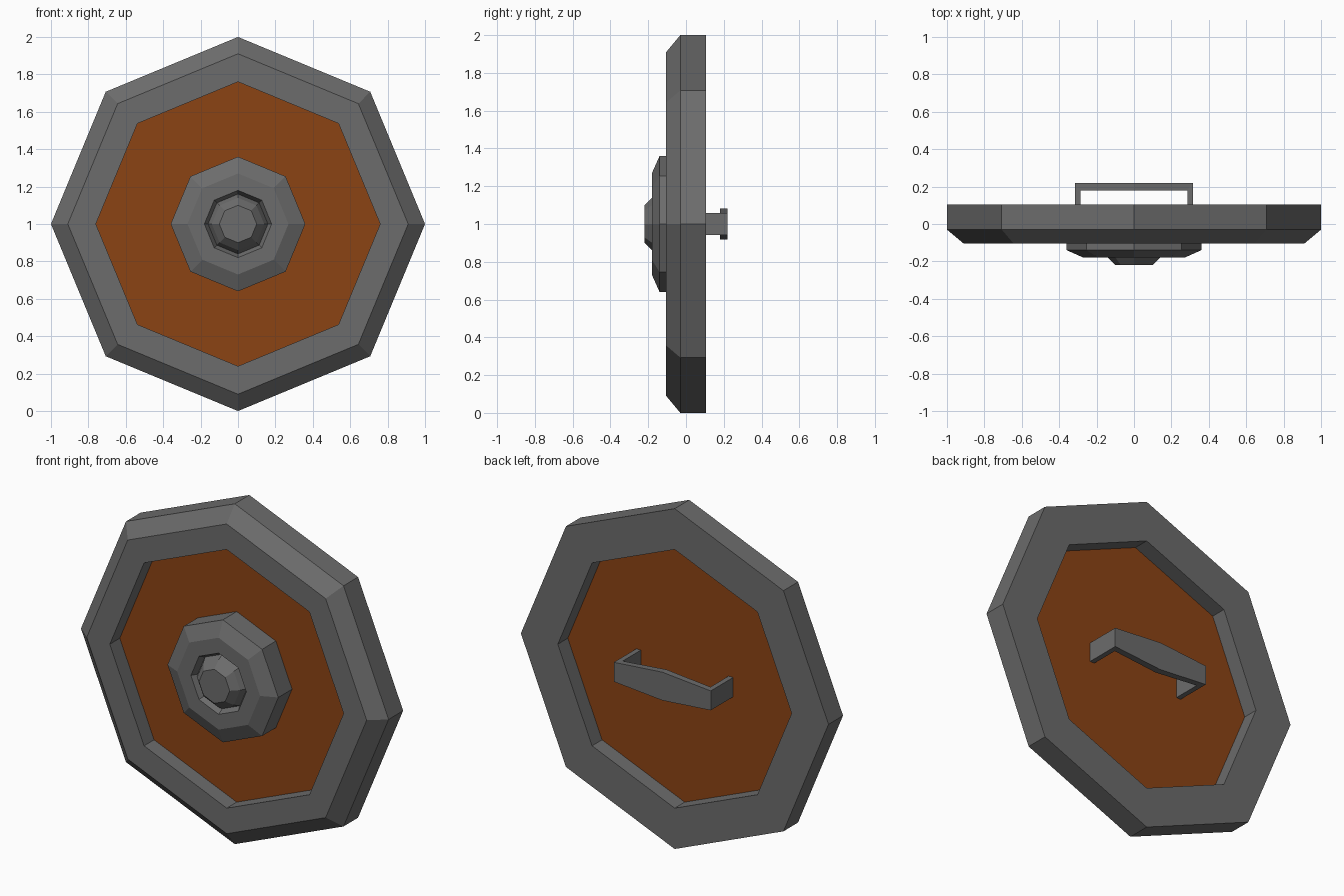
import bpy, bmesh, math

if "Cube" in bpy.data.objects:
    bpy.data.objects.remove(bpy.data.objects["Cube"])

SIDES = 8
CENTRE_Z = 1.0


def material(name, rgb):
    m = bpy.data.materials.new(name)
    m.diffuse_color = (*rgb, 1)
    m.use_nodes = True
    m.node_tree.nodes["Principled BSDF"].inputs["Base Color"].default_value = m.diffuse_color
    return m


iron = material("dark_iron", (0.15, 0.15, 0.15))
wood = material("wood", (0.26, 0.056, 0.007))


def finish(bm, name, mat):
    bmesh.ops.recalc_face_normals(bm, faces=bm.faces)
    mesh = bpy.data.meshes.new(name)
    bm.to_mesh(mesh)
    bm.free()
    mesh.materials.append(mat)
    ob = bpy.data.objects.new(name, mesh)
    ob.location.z = CENTRE_Z
    bpy.context.collection.objects.link(ob)
    return ob


def loft(bm, rings, closed):
    """Skin rings of vertices; join last to first, or cap both ends."""
    rows = [[bm.verts.new(p) for p in ring] for ring in rings]
    n = len(rows[0])
    pairs = list(zip(rows, rows[1:])) + ([(rows[-1], rows[0])] if closed else [])
    for a, b in pairs:
        for i in range(n):
            j = (i + 1) % n
            bm.faces.new((a[i], a[j], b[j], b[i]))
    if not closed:
        bm.faces.new(rows[0])
        bm.faces.new(rows[-1])


def octagonal(name, profile, mat, closed=False):
    """Turn a (radius, y) profile around the y axis in eight steps."""
    bm = bmesh.new()
    angles = [i * math.tau / SIDES for i in range(SIDES)]
    loft(bm, [[(r * math.cos(a), y, r * math.sin(a)) for a in angles]
              for r, y in profile], closed)
    return finish(bm, name, mat)


# Metal rim, chamfered on the front outer edge
octagonal("rim", [(1.0, 0.105), (1.0, -0.03), (0.91, -0.105),
                  (0.76, -0.105), (0.76, 0.105)], iron, closed=True)

# Wooden board set into the rim
octagonal("board", [(0.765, 0.012), (0.765, -0.012)], wood)

# Central boss with a groove around the raised stud
octagonal("boss", [(0.36, 0.0), (0.36, -0.14), (0.27, -0.18), (0.18, -0.18),
                   (0.16, -0.145), (0.14, -0.18), (0.10, -0.22)], iron)

# Strap handle on the back, widest in the middle
outer = [(-0.315, 0.0), (-0.315, 0.22), (0, 0.22), (0.315, 0.22), (0.315, 0.0)]
inner = [(-0.285, 0.0), (-0.285, 0.18), (0, 0.18), (0.285, 0.18), (0.285, 0.0)]
half_widths = [0.057, 0.057, 0.083, 0.057, 0.057]
bm = bmesh.new()
loft(bm, [[(ox, oy, -w), (ox, oy, w), (ix, iy, w), (ix, iy, -w)]
          for (ox, oy), (ix, iy), w in zip(outer, inner, half_widths)], False)
finish(bm, "handle", iron)
